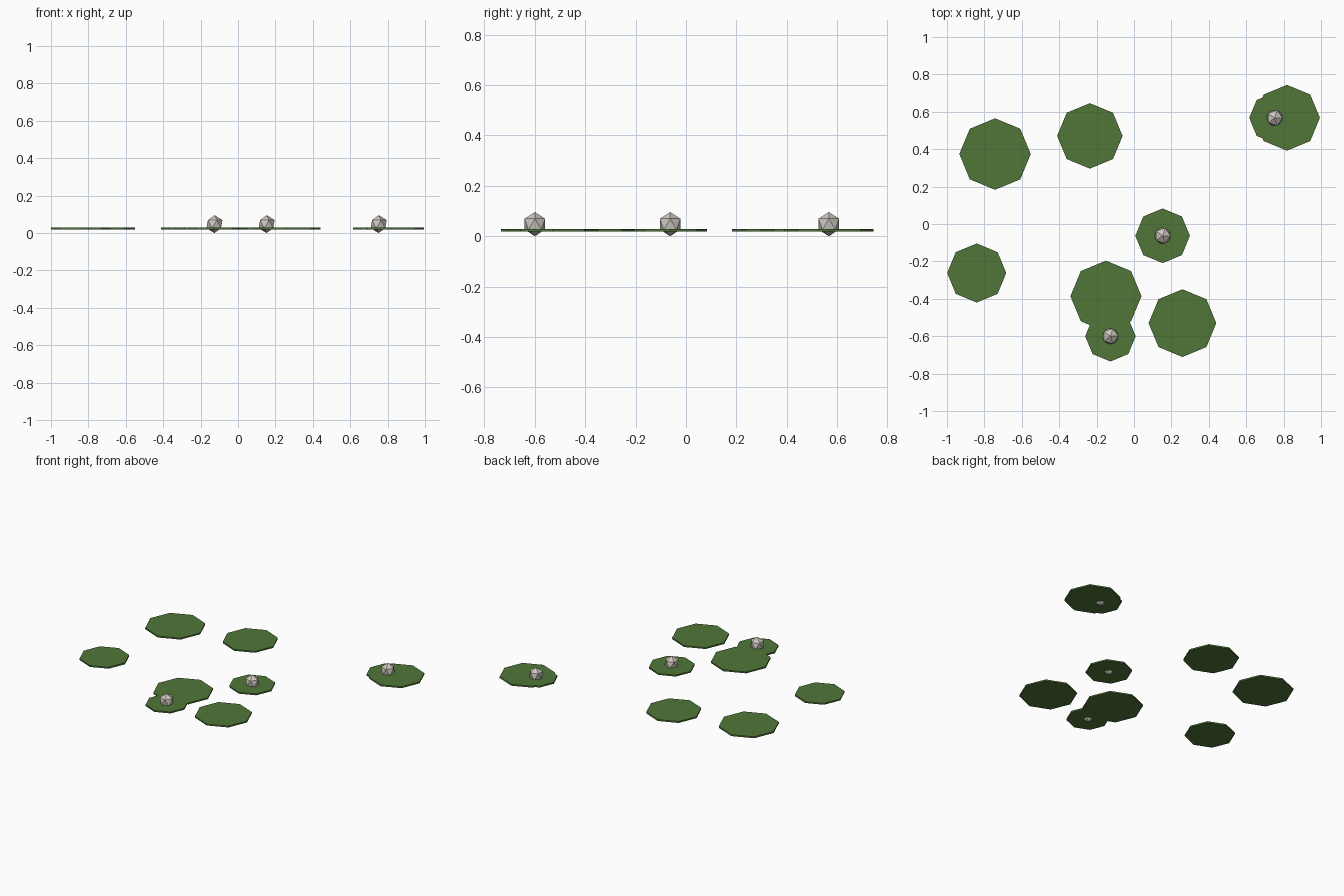
import bpy
import math

cube = bpy.data.objects.get("Cube")
if cube:
    bpy.data.objects.remove(cube, do_unlink=True)


def make_material(name, rgb):
    mat = bpy.data.materials.new(name)
    mat.use_nodes = True
    color = (*rgb, 1.0)
    mat.diffuse_color = color
    mat.node_tree.nodes["Principled BSDF"].inputs["Base Color"].default_value = color
    return mat


leaf_green = make_material("leaf green", (0.08, 0.18, 0.04))
petal_white = make_material("petal warm white", (0.62, 0.58, 0.53))

PAD_Z = 0.024
PAD_THICKNESS = 0.01
BUD_RADIUS = 0.048


def add_pad(name, x, y, radius):
    bpy.ops.mesh.primitive_cylinder_add(
        vertices=8, radius=radius, depth=PAD_THICKNESS, location=(x, y, PAD_Z))
    pad = bpy.context.object
    pad.name = name
    pad.data.materials.append(leaf_green)


def add_bud(name, x, y):
    bpy.ops.mesh.primitive_ico_sphere_add(
        subdivisions=1, radius=BUD_RADIUS, location=(x, y, BUD_RADIUS))
    bud = bpy.context.object
    bud.name = name
    bud.data.materials.append(petal_white)


# Plain floating leaves: x, y, radius
plain_pads = [
    (-0.743, 0.374, 0.191),
    (-0.236, 0.471, 0.175),
    (0.818, 0.568, 0.176),
    (-0.841, -0.262, 0.158),
    (-0.150, -0.386, 0.190),
    (0.259, -0.530, 0.181),
]
for i, (x, y, r) in enumerate(plain_pads, 1):
    add_pad(f"lily_pad_{i}", x, y, r)

# Leaves that carry a faceted flower bud
flower_pads = [
    (0.752, 0.567, 0.136),
    (0.153, -0.063, 0.146),
    (-0.126, -0.600, 0.135),
]
for i, (x, y, r) in enumerate(flower_pads, 1):
    add_pad(f"flower_pad_{i}", x, y, r)
    add_bud(f"flower_bud_{i}", x, y)
